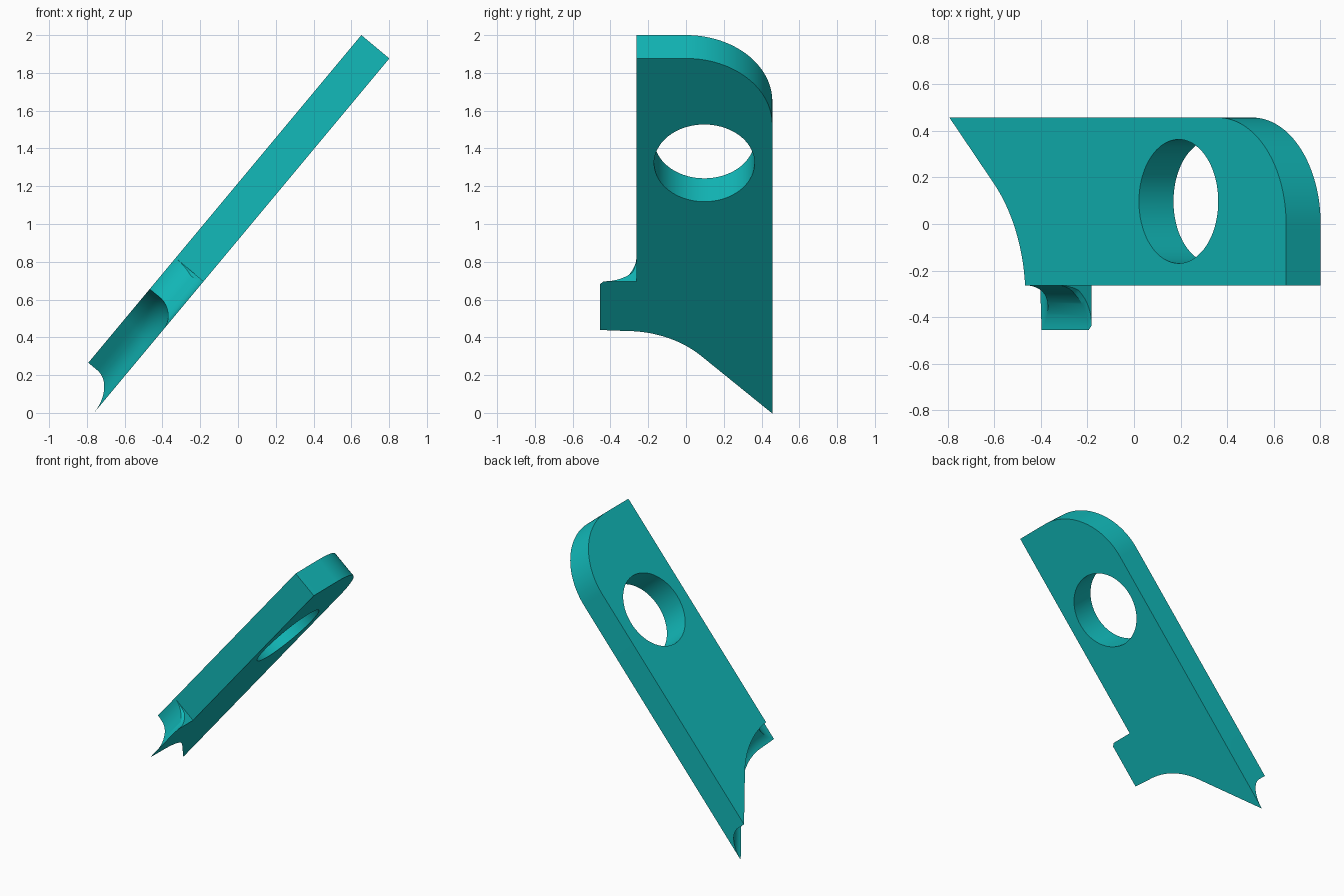
import bpy, bmesh, math
from mathutils import Vector

if "Cube" in bpy.data.objects:
    bpy.data.objects.remove(bpy.data.objects["Cube"])

THICK = 0.193          # plate thickness
HALF = 0.457           # half width in y
WALL = -0.263          # front side wall of the plate
TAB_TOP = 1.536        # distance down the plate where the tab starts
TILT = math.atan2(0.768, 0.640)
DOWN = Vector((-math.cos(TILT), 0, -math.sin(TILT)))
NORMAL = Vector((math.sin(TILT), 0, -math.cos(TILT)))
TOP = Vector((0.653, 0, 2.0))


def place(s, y, t):
    """Distance down the plate, width and depth to a world position."""
    return TOP + DOWN * s + NORMAL * t


def point(s, y, t):
    p = place(s, y, t)
    p.y = y
    return p


def cove(t, radius):
    """How far a quarter-round cove reaches out at depth t."""
    d = max(0.0, t - (THICK - radius))
    return radius - math.sqrt(max(0.0, radius ** 2 - d ** 2))


def foot(y, off):
    """Foot edge: flat, then an arc, then a straight slope."""
    yc, r, a = -0.32, 0.552 + off, math.radians(46.5)
    flat = 1.878 - off
    if y < yc:
        return flat + (y - yc) * 0.05
    yt = yc + r * math.sin(a)
    if y < yt:
        return flat + r - math.sqrt(r * r - (y - yc) ** 2)
    return flat + r * (1 - math.cos(a)) + (y - yt) * math.tan(a)


def outline(t):
    """Closed outline of the plate at depth t."""
    reach = cove(t, THICK)
    y_tab = WALL - reach
    off = 0.13 - cove(t, 0.13)
    c = min(0.02, reach * 0.5)
    pts = [(0, WALL)]
    # rounded top corner
    for i in range(33):
        a = math.pi / 2 * i / 32
        pts.append((HALF - HALF * math.cos(a), HALF * math.sin(a)))
    # curved foot
    for i in range(49):
        y = HALF + (y_tab - HALF) * i / 48
        pts.append((foot(y, off), y))
    # side tab with a clipped corner
    pts += [(TAB_TOP + c, y_tab), (TAB_TOP, y_tab + c), (TAB_TOP, WALL)]
    return pts


# Plate lofted through its depth
bm = bmesh.new()
layers = []
for k in range(29):
    t = THICK * math.sin(math.pi / 2 * k / 28)
    layers.append([bm.verts.new(point(s, y, t)) for s, y in outline(t)])
count = len(layers[0])
for a, b in zip(layers, layers[1:]):
    for i in range(count):
        j = (i + 1) % count
        bm.faces.new((a[i], a[j], b[j], b[i]))
bm.faces.new(layers[0])
bm.faces.new(layers[-1])
bmesh.ops.remove_doubles(bm, verts=bm.verts, dist=0.00005)
bmesh.ops.recalc_face_normals(bm, faces=bm.faces)
mesh = bpy.data.meshes.new("bracket_plate")
bm.to_mesh(mesh)
bm.free()
plate = bpy.data.objects.new("bracket_plate", mesh)
bpy.context.collection.objects.link(plate)

# Round through hole
bpy.ops.mesh.primitive_cylinder_add(vertices=72, radius=0.266, depth=0.6,
                                    location=point(0.721, 0.097, THICK / 2))
cutter = bpy.context.object
cutter.name = "hole_cutter"
cutter.rotation_euler = NORMAL.to_track_quat('Z', 'Y').to_euler()
cutter.hide_render = True
cut = plate.modifiers.new("hole", 'BOOLEAN')
cut.operation = 'DIFFERENCE'
cut.solver = 'EXACT'
cut.object = cutter
bpy.ops.object.select_all(action='DESELECT')
plate.select_set(True)
bpy.context.view_layer.objects.active = plate
bpy.ops.object.modifier_apply(modifier="hole")
bpy.data.objects.remove(cutter)

# Colour and shading
teal = bpy.data.materials.new("teal")
teal.diffuse_color = (0.006, 0.49, 0.49, 1)
teal.use_nodes = True
teal.node_tree.nodes["Principled BSDF"].inputs["Base Color"].default_value = teal.diffuse_color
plate.data.materials.clear()
plate.data.materials.append(teal)
for f in plate.data.polygons:
    f.material_index = 0
bpy.ops.object.shade_smooth_by_angle(angle=math.radians(30))
